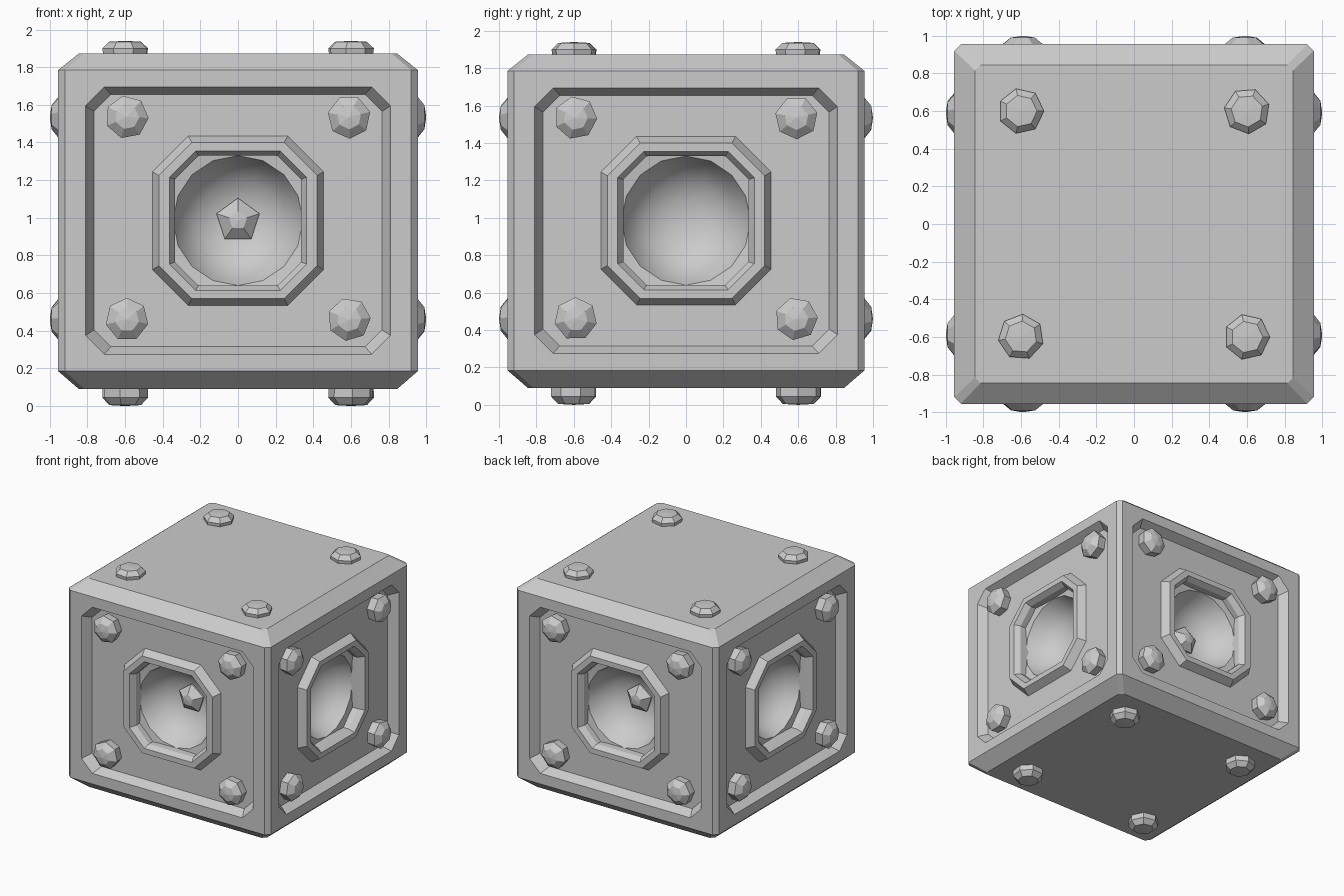
import bpy, bmesh
from math import pi, cos, sin
from mathutils import Matrix, Vector

if "Cube" in bpy.data.objects:
    bpy.data.objects.remove(bpy.data.objects["Cube"])

CZ = 0.985      # height of the side panel centres
W = 0.955       # half width of the body


def finish(bm, name):
    bmesh.ops.remove_doubles(bm, verts=bm.verts, dist=1e-4)
    bmesh.ops.recalc_face_normals(bm, faces=bm.faces)
    mesh = bpy.data.meshes.new(name)
    bm.to_mesh(mesh)
    bm.free()
    ob = bpy.data.objects.new(name, mesh)
    bpy.context.collection.objects.link(ob)
    return ob


def cut_rect(a, b, c, w, m=Matrix()):
    """Corner-cut rectangle with half sizes a, b and corner cut c at height w."""
    pts = [(a, b - c), (a - c, b), (c - a, b), (-a, b - c),
           (-a, c - b), (c - a, -b), (a - c, -b), (a, c - b)]
    return [m @ Vector((x, y, w)) for x, y in pts]


def loft(bm, rings, skip=()):
    """Join successive rings with quads; returns the vertex rings."""
    vs = [[bm.verts.new(p) for p in r] for r in rings]
    n = len(vs[0])
    for k in range(len(vs) - 1):
        for i in range(n):
            if (k, i) not in skip:
                j = (i + 1) % n
                bm.faces.new((vs[k][i], vs[k][j], vs[k + 1][j], vs[k + 1][i]))
    return vs


def lathe(name, profile, sides, m, turn=0.0):
    """Revolve (radius, height) points around local z."""
    bm = bmesh.new()
    loft(bm, [[m @ Vector((r * cos(turn + 2 * pi * i / sides),
                           r * sin(turn + 2 * pi * i / sides), h))
               for i in range(sides)] for r, h in profile])
    return finish(bm, name)


def side_matrix(i):
    return (Matrix.Rotation(i * pi / 2, 4, 'Z') @ Matrix.Translation((0, 0, CZ))
            @ Matrix.Rotation(pi / 2, 4, 'X'))


# Body: chamfered shell with the four walls left open for the panels
body = bmesh.new()
post = 0.035
shell = loft(body, [cut_rect(0.845, 0.845, 0.03, 0.09),
                    cut_rect(W, W, post, CZ - 0.8),
                    cut_rect(W, W, post, CZ + 0.8),
                    cut_rect(0.845, 0.845, 0.03, 1.873)],
             skip=[(1, i) for i in (1, 3, 5, 7)])
body.faces.new(shell[0])
body.faces.new(shell[3])

# Side walls: frame, recessed panel, raised octagonal ring and well
for i in range(4):
    m = side_matrix(i)
    rings = loft(body, [cut_rect(*r, m) for r in (
        (W - post, 0.80, 0.0, W),
        (0.81, 0.71, 0.10, W),
        (0.765, 0.67, 0.09, 0.88),
        (0.455, 0.45, 0.19, 0.88),
        (0.42, 0.415, 0.175, 0.945),
        (0.365, 0.37, 0.14, 0.945),
        (0.335, 0.345, 0.125, 0.90),
        (0.335, 0.345, 0.125, 0.50))])
    body.faces.new(rings[-1])
finish(body, "crate_body")

names = ("front", "right", "back", "left")
for i, side in enumerate(names):
    m = side_matrix(i)
    # Bowl set inside the octagonal well
    bowl = lathe(side + "_bowl", [(0, 0.60), (0.12, 0.615), (0.22, 0.66),
                                  (0.30, 0.74), (0.345, 0.84), (0.41, 0.85),
                                  (0.41, 0.52), (0, 0.52)], 16, m)
    for p in bowl.data.polygons:
        p.use_smooth = True
    bowl.data.set_sharp_from_angle(angle=pi / 6)
    # Faceted stud in the middle of the front and back bowls
    if i % 2 == 0:
        lathe(side + "_centre_stud", [(0, 0.58), (0.11, 0.58), (0.12, 0.63),
                                      (0.05, 0.68), (0, 0.685)], 5, m, pi / 2)
    # Panel bolts
    for u in (-0.59, 0.59):
        for v in (-0.525, 0.55):
            lathe(side + "_bolt", [(0, 0.85), (0.105, 0.85), (0.115, 0.95),
                                   (0.065, 0.99), (0, 1.0)], 7,
                  m @ Matrix.Translation((u, v, 0)), u + v)

# Top bolts and bottom feet
for x in (-0.6, 0.6):
    for y in (-0.6, 0.6):
        lathe("top_bolt", [(0, 1.85), (0.115, 1.85), (0.122, 1.90),
                           (0.085, 1.935), (0, 1.94)], 7,
              Matrix.Translation((x, y, 0)), x + y)
        lathe("bottom_bolt", [(0, 0.12), (0.12, 0.12), (0.122, 0.045),
                              (0.085, 0.005), (0, 0)], 7,
              Matrix.Translation((x, y, 0)), x - y)
